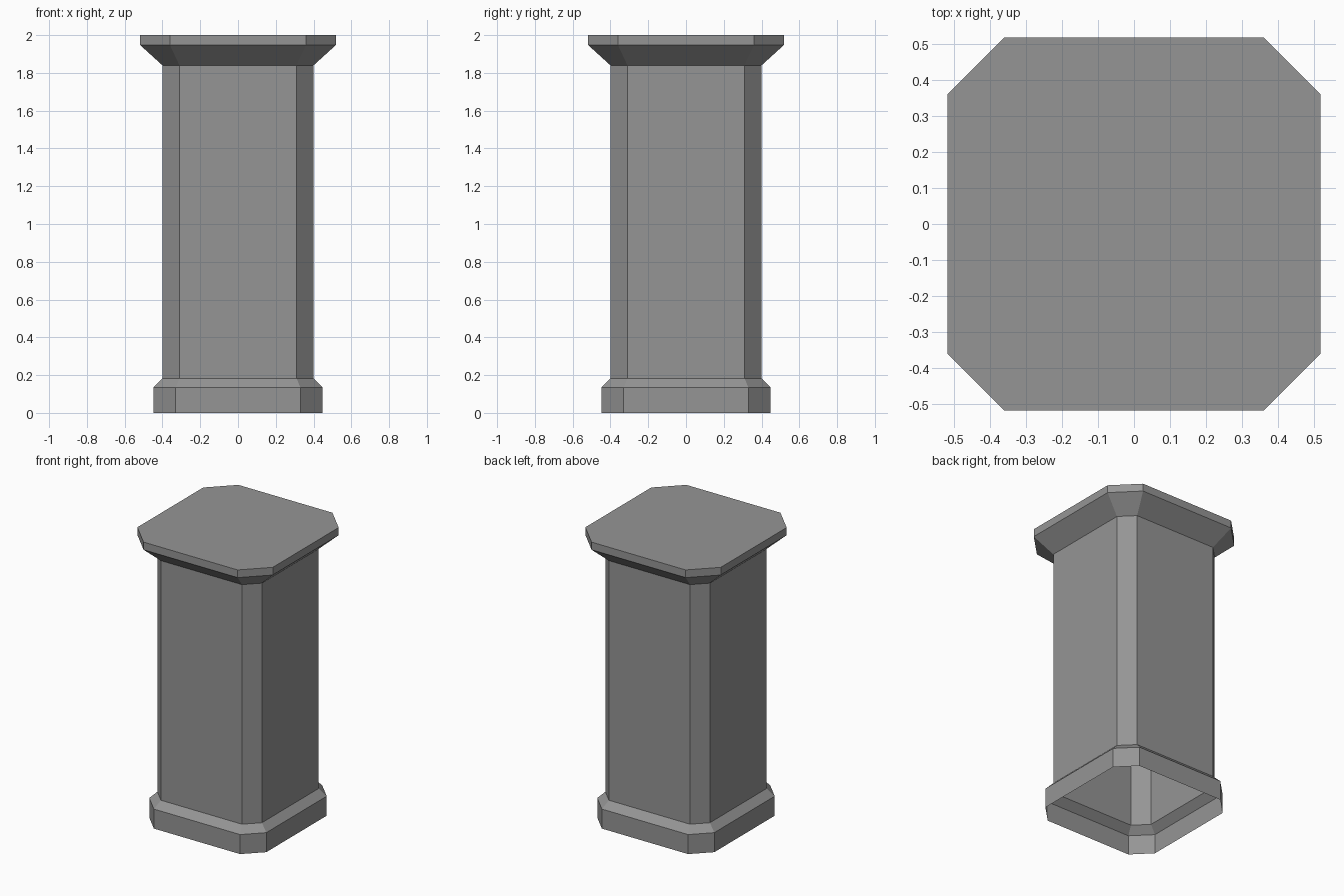
import bpy
import bmesh

# Remove the default object
if "Cube" in bpy.data.objects:
    bpy.data.objects.remove(bpy.data.objects["Cube"], do_unlink=True)

# Single stone colour
stone = bpy.data.materials.new("grey stone")
stone.use_nodes = True
grey = (0.3, 0.3, 0.3, 1)
stone.diffuse_color = grey
stone.node_tree.nodes["Principled BSDF"].inputs["Base Color"].default_value = grey


def chamfered_square(half, flat):
    """Counter-clockwise outline: a square with its corners cut off."""
    points = []
    x1, y1, x2, y2 = half, -flat, half, flat
    for _ in range(4):
        points += [(x1, y1), (x2, y2)]
        x1, y1, x2, y2 = -y1, x1, -y2, x2
    return points


def loft(name, sections, cap_top=False):
    """Open shell through (height, half width, half flat side) sections."""
    bm = bmesh.new()
    rings = [[bm.verts.new((x, y, z)) for x, y in chamfered_square(half, flat)]
             for z, half, flat in sections]
    for low, high in zip(rings, rings[1:]):
        for i in range(len(low)):
            j = (i + 1) % len(low)
            bm.faces.new((low[i], low[j], high[j], high[i]))
    if cap_top:
        bm.faces.new(rings[-1])
    mesh = bpy.data.meshes.new(name)
    bm.to_mesh(mesh)
    bm.free()
    mesh.materials.append(stone)
    obj = bpy.data.objects.new(name, mesh)
    bpy.context.collection.objects.link(obj)
    return obj


# Sections where the shaft meets its base and capital
shaft_bottom = (0.183, 0.4, 0.31)
shaft_top = (1.84, 0.4, 0.31)

# Hollow plinth with a sloped shoulder, open underneath
loft("base", [(0, 0.448, 0.33), (0.135, 0.448, 0.33), shaft_bottom])

# Straight shaft
loft("shaft", [shaft_bottom, shaft_top])

# Flared capital with a flat slab on top
loft("capital", [shaft_top, (1.947, 0.518, 0.36), (2, 0.518, 0.36)], cap_top=True)
